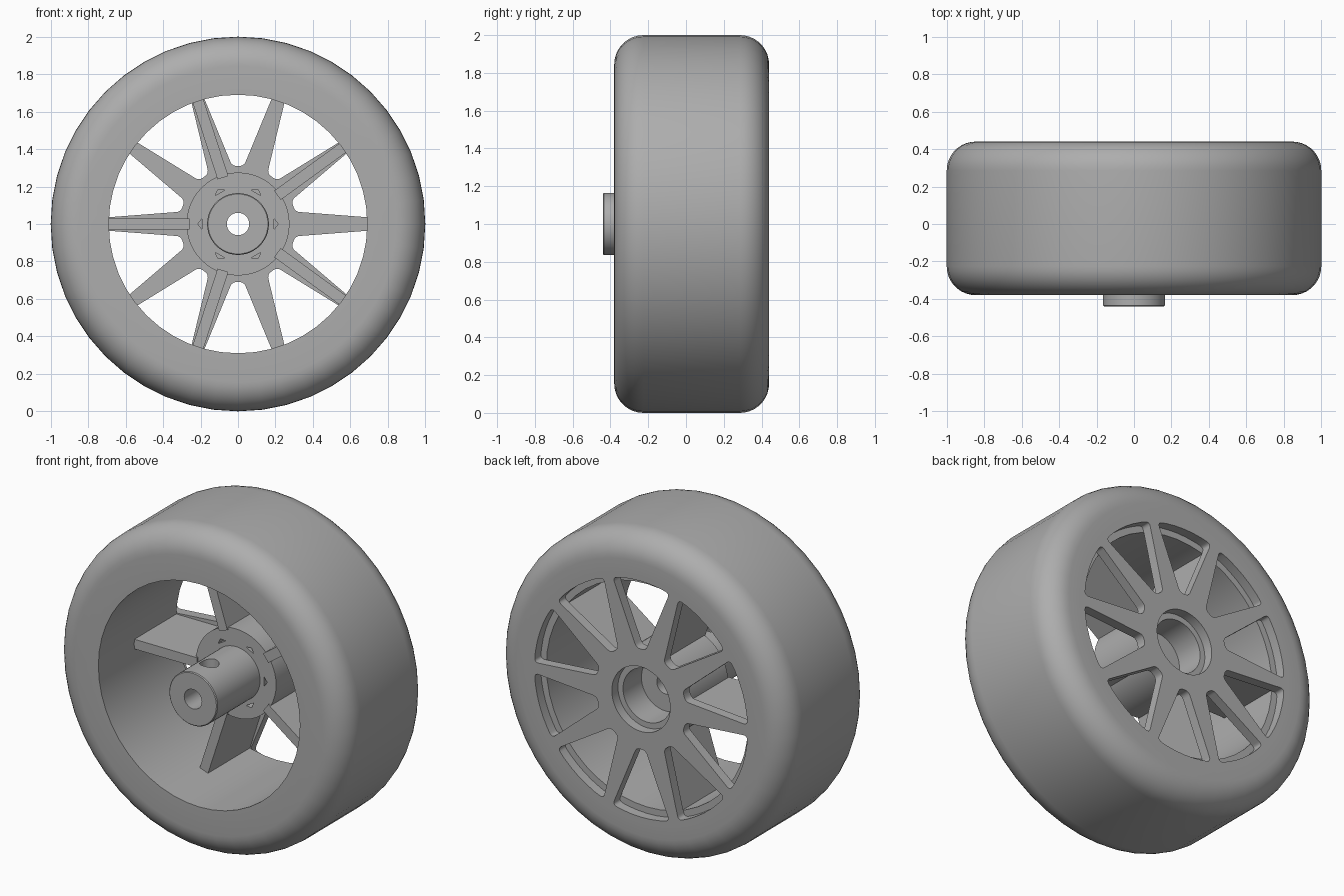
import bpy, bmesh, math
from mathutils import Matrix, Vector

cube = bpy.data.objects.get("Cube")
if cube:
    bpy.data.objects.remove(cube)

SEG = 48
AXLE = 1.0                      # height of the wheel axis
BACK, WEB, FRONT = 0.44, 0.38, -0.38

grey = bpy.data.materials.new("mid grey")
grey.use_nodes = True
colour = (0.42, 0.42, 0.42, 1)
grey.diffuse_color = colour
grey.node_tree.nodes["Principled BSDF"].inputs["Base Color"].default_value = colour


def select(ob):
    bpy.ops.object.select_all(action='DESELECT')
    ob.select_set(True)
    bpy.context.view_layer.objects.active = ob


def finish(name, bm):
    bmesh.ops.recalc_face_normals(bm, faces=bm.faces)
    me = bpy.data.meshes.new(name)
    bm.to_mesh(me)
    bm.free()
    me.materials.append(grey)
    ob = bpy.data.objects.new(name, me)
    bpy.context.collection.objects.link(ob)
    return ob


def smooth(ob):
    select(ob)
    bpy.ops.object.shade_smooth_by_angle(angle=math.radians(30))


def lathe(name, profile):
    """Turn a closed (radius, y) outline around the wheel axis."""
    bm = bmesh.new()
    verts = [bm.verts.new((r, y, 0)) for r, y in profile]
    edges = [bm.edges.new((verts[i - 1], verts[i])) for i in range(len(verts))]
    bmesh.ops.spin(bm, geom=verts + edges, cent=(0, 0, 0), axis=(0, 1, 0),
                   angle=math.tau, steps=SEG, use_merge=True)
    bmesh.ops.remove_doubles(bm, verts=bm.verts, dist=1e-4)
    bmesh.ops.translate(bm, verts=bm.verts, vec=(0, 0, AXLE))
    return finish(name, bm)


def prism(bm, points, y0, y1):
    """Extrude an (x, z) outline from y0 to y1."""
    face = bm.faces.new([bm.verts.new((x, y0, z)) for x, z in points])
    ext = bmesh.ops.extrude_face_region(bm, geom=[face])["geom"]
    bmesh.ops.translate(bm, vec=(0, y1 - y0, 0),
                        verts=[v for v in ext if isinstance(v, bmesh.types.BMVert)])


def turned(points, angle, lift=AXLE):
    c, s = math.cos(angle), math.sin(angle)
    return [(x * c - z * s, x * s + z * c + lift) for x, z in points]


def cut(ob, cutter):
    mod = ob.modifiers.new("cut", 'BOOLEAN')
    mod.object, mod.solver = cutter, 'EXACT'
    select(ob)
    bpy.ops.object.modifier_apply(modifier=mod.name)
    bpy.data.objects.remove(cutter)


def circle(r, n=SEG):
    return [(r * math.cos(math.tau * i / n), r * math.sin(math.tau * i / n)) for i in range(n)]


def rounded(corners, radii, steps=5):
    """Round each corner of an outline with a quadratic blend."""
    out = []
    for i, (p, r) in enumerate(zip(corners, radii)):
        p, a, b = Vector(p), Vector(corners[i - 1]), Vector(corners[(i + 1) % len(corners)])
        if r == 0:
            out.append(tuple(p))
            continue
        start, end = p + (a - p).normalized() * r, p + (b - p).normalized() * r
        for k in range(steps + 1):
            t = k / steps
            out.append(tuple(start * (1 - t) ** 2 + p * 2 * t * (1 - t) + end * t * t))
    return out


# Tyre with rounded shoulders and a straight barrel
def shoulder(y, sign):
    R = 0.155
    arc = [math.radians(a) for a in range(0, 91, 10)]
    return [(1 - R + R * math.sin(a), y + sign * (R - R * math.cos(a))) for a in arc]


tyre = lathe("tyre", [(0.69, FRONT)] + shoulder(FRONT, 1) + shoulder(BACK, -1)[::-1]
             + [(0.76, BACK), (0.76, WEB), (0.69, WEB)])
smooth(tyre)


# Spoked web: a disc with ten rounded slots and a centre hole
def slot():
    half = math.radians(18)

    def edge(r, width):
        # point on the flank of the spoke next to the slot
        a = half - math.asin(width / r)
        return r * math.cos(a), r * math.sin(a)
    outer, inner = edge(0.73, 0.033), edge(0.325, 0.07)
    inner = (0.31, inner[1])
    a = math.atan2(outer[1], outer[0])
    arc = [(0.73 * math.cos(a * t / 3), 0.73 * math.sin(a * t / 3)) for t in range(-3, 4)]
    corners = [(inner[0], -inner[1])] + arc + [inner]
    return rounded(corners, [0.025, 0.03] + [0] * 5 + [0.03, 0.025])


curve = bpy.data.curves.new("spoked_web", 'CURVE')
curve.dimensions, curve.fill_mode = '2D', 'BOTH'
curve.extrude = (BACK - WEB) / 2
outlines = [circle(0.76), circle(0.2)]
outlines += [turned(slot(), math.radians(18 + 36 * i), 0) for i in range(10)]
for pts in outlines:
    spline = curve.splines.new('POLY')
    spline.points.add(len(pts) - 1)
    for sp, (x, z) in zip(spline.points, pts):
        sp.co = (x, z, 0, 1)
    spline.use_cyclic_u = True
curve.materials.append(grey)
web = bpy.data.objects.new("spoked_web", curve)
bpy.context.collection.objects.link(web)
select(web)
bpy.ops.object.convert(target='MESH')
web = bpy.context.view_layer.objects.active
web.name = "spoked_web"
web.data.transform(Matrix.Translation((0, (BACK + WEB) / 2, AXLE))
                   @ Matrix.Rotation(math.pi / 2, 4, 'X'))
smooth(web)

# Hub: flange, protruding boss, axle bore and rear counterbore
hub = lathe("hub", [(0.06, -0.44), (0.16, -0.44), (0.165, -0.435), (0.165, -0.02),
                    (0.275, -0.02), (0.275, WEB), (0.165, WEB), (0.165, 0.2), (0.06, 0.2)])

# Set-screw hole through the top of the boss
bm = bmesh.new()
bmesh.ops.create_cone(bm, cap_ends=True, segments=24, radius1=0.055, radius2=0.055, depth=0.3,
                      matrix=Matrix.Translation((0, -0.28, AXLE + 0.15)))
cut(hub, finish("screw_cutter", bm))

# Six small corner notches in the flange
bm = bmesh.new()
for i in range(6):
    prism(bm, turned([(0.192, -0.03), (0.214, 0), (0.192, 0.03)], math.radians(60 * i)), -0.06, 0.03)
cut(hub, finish("notch_cutter", bm))
smooth(hub)

# Five deep fins behind every second spoke
bm = bmesh.new()
for i in range(5):
    prism(bm, turned([(0.26, -0.03), (0.7, -0.03), (0.7, 0.03), (0.26, 0.03)],
                     math.radians(36 + 72 * i)), -0.03, WEB)
finish("fins", bm)
